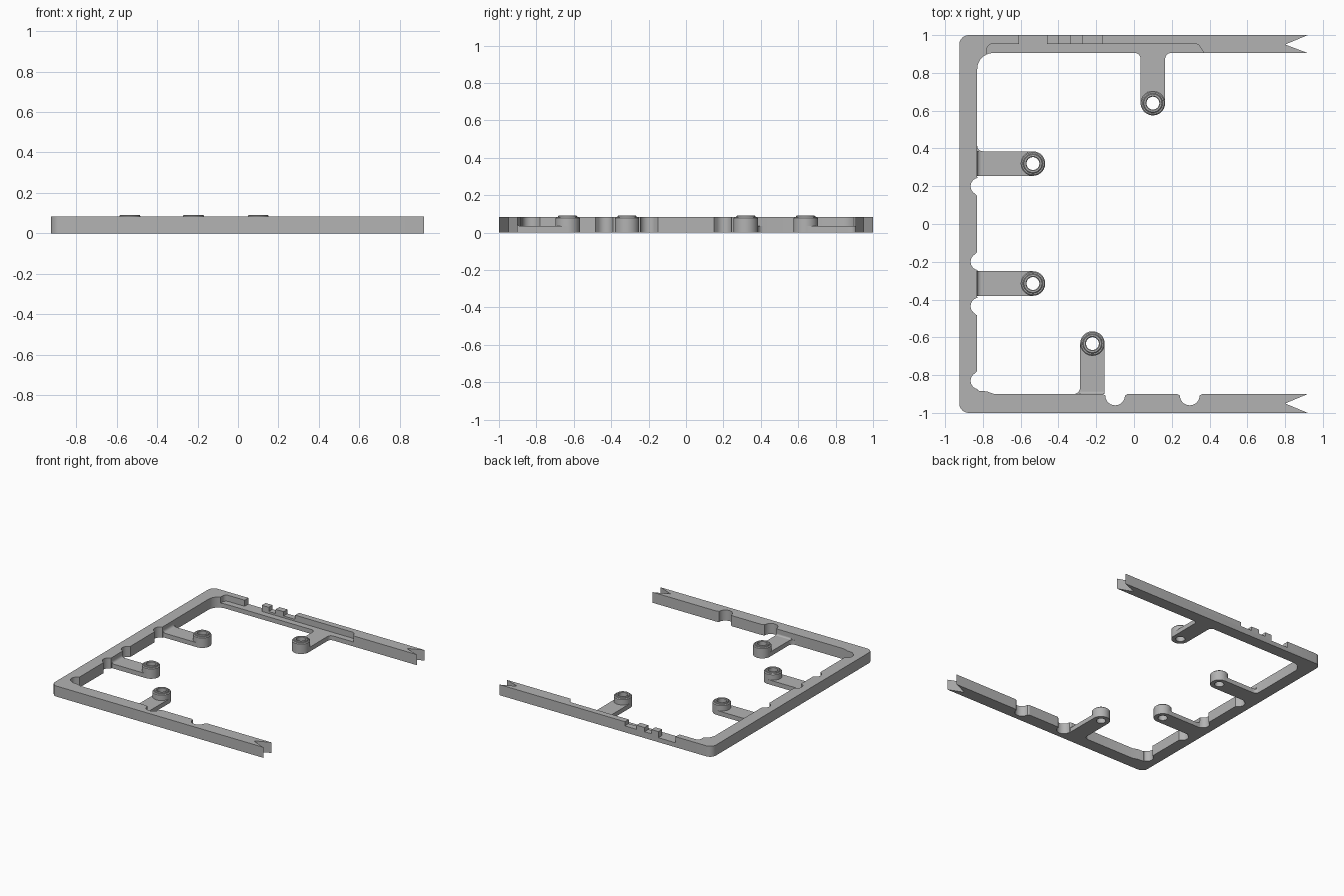
import bpy, bmesh
from math import cos, sin, radians, pi
from mathutils import Matrix, Vector

cube = bpy.data.objects.get("Cube")
if cube:
    bpy.data.objects.remove(cube, do_unlink=True)

GREY = (0.45, 0.45, 0.45, 1)
mat = bpy.data.materials.new("plain grey")
mat.use_nodes = True
mat.diffuse_color = GREY
mat.node_tree.nodes["Principled BSDF"].inputs["Base Color"].default_value = GREY

HEIGHT, FLOOR = 0.083, 0.035   # rail top, and top of arms and ledge
BOSS_R, HOLE_R = 0.065, 0.034


def arc(cx, cy, r, a0, a1, n=10):
    return [(cx + r * cos(radians(a0 + (a1 - a0) * i / n)),
             cy + r * sin(radians(a0 + (a1 - a0) * i / n))) for i in range(n + 1)]


def finish(bm, name):
    bmesh.ops.recalc_face_normals(bm, faces=bm.faces)
    mesh = bpy.data.meshes.new(name)
    bm.to_mesh(mesh)
    bm.free()
    mesh.materials.append(mat)
    ob = bpy.data.objects.new(name, mesh)
    bpy.context.collection.objects.link(ob)
    return ob


def smooth(ob):
    bpy.ops.object.select_all(action="DESELECT")
    ob.select_set(True)
    bpy.context.view_layer.objects.active = ob
    bpy.ops.object.shade_smooth_by_angle(angle=radians(30))


def add_prism(bm, pts, z0, z1):
    face = bm.faces.new([bm.verts.new((x, y, z0)) for x, y in pts])
    ext = bmesh.ops.extrude_face_region(bm, geom=[face])["geom"]
    bmesh.ops.translate(bm, vec=(0, 0, z1 - z0),
                        verts=[v for v in ext if isinstance(v, bmesh.types.BMVert)])


def prism(name, pts, z0, z1):
    bm = bmesh.new()
    add_prism(bm, pts, z0, z1)
    return finish(bm, name)


def side_notch(y, s):
    """Rounded notch in the left rail with one slanted shoulder, listed upwards."""
    pts = [(-0.83, y + s * 0.05)]
    pts += [(px, y + s * py) for px, py in arc(-0.82, 0, 0.045, 100, 225)]
    pts.append((-0.83, y - s * 0.05))
    return pts[::-1] if s > 0 else pts


def end_notch(x):
    """Rounded notch in the front rail, listed from right to left."""
    return ([(x + 0.066, -0.9), (x + 0.058, -0.905)] +
            arc(x, -0.908, 0.052, 0, -180, 14) +
            [(x - 0.058, -0.905), (x - 0.066, -0.9)])


# Three-sided frame with swallowtail ends
outline = [(0.92, -1), (0.80, -0.95), (0.92, -0.9)]
outline += end_notch(0.295) + end_notch(-0.1)
outline += [(-0.74, -0.9), (-0.78, -0.886), (-0.815, -0.884)]
for y, s in ((-0.83, -1), (-0.435, 1), (-0.2, -1), (0.2, 1)):
    outline += side_notch(y, s)
outline += arc(-0.745, 0.82, 0.085, 180, 90)
outline += [(0.92, 0.905), (0.80, 0.95), (0.92, 1)]
outline += arc(-0.875, 0.95, 0.05, 90, 180, 6) + arc(-0.875, -0.95, 0.05, 180, 270, 6)
frame = prism("frame", outline, 0, HEIGHT)


def cut(target, pts, z0):
    cutter = prism("cutter", pts, z0, 0.2)
    cutter.hide_render = True
    mod = target.modifiers.new("cut", "BOOLEAN")
    mod.operation, mod.solver, mod.object = "DIFFERENCE", "EXACT", cutter
    bpy.ops.object.select_all(action="DESELECT")
    bpy.context.view_layer.objects.active = target
    target.select_set(True)
    bpy.ops.object.modifier_apply(modifier=mod.name)
    bpy.data.objects.remove(cutter, do_unlink=True)


def box(x0, x1, y0, y1):
    return [(x0, y0), (x1, y0), (x1, y1), (x0, y1)]


# Ledge along the inside of the back rail
ledge = [(-0.78, 0.85), (0.39, 0.85), (0.37, 0.905)]
ledge += arc(0.325, 0.925, 0.028, 30, 90, 5) + arc(-0.75, 0.923, 0.03, 90, 180, 5)
cut(frame, ledge, FLOOR)
# Openings in the back rail, leaving two blocks between them
cut(frame, box(-0.61, -0.46, 0.85, 1.1), FLOOR)
for x0, x1 in ((-0.40, -0.34), (-0.27, -0.17)):
    cut(frame, box(x0, x1, 0.93, 1.1), 0.05)
smooth(frame)


def boss(name, x, y):
    """Hollow screw post with a raised rim."""
    profile = [(HOLE_R, 0), (BOSS_R, 0), (BOSS_R, 0.077), (0.059, HEIGHT), (0.052, HEIGHT),
               (0.051, 0.088), (0.047, 0.091), (0.038, 0.091), (HOLE_R, 0.087)]
    bm = bmesh.new()
    vs = [bm.verts.new((r, 0, z)) for r, z in profile]
    edges = [bm.edges.new((vs[i], vs[(i + 1) % len(vs)])) for i in range(len(vs))]
    bmesh.ops.spin(bm, geom=vs + edges, cent=(0, 0, 0), axis=(0, 0, 1),
                   angle=2 * pi, steps=40)
    bmesh.ops.remove_doubles(bm, verts=bm.verts, dist=0.0001)
    bmesh.ops.translate(bm, verts=bm.verts, vec=(x, y, 0))
    smooth(finish(bm, name))


def arm(name, base, angle, length, flare_right, flare_left, root):
    """Flat arm from a rail to its post; flares are root radii, root a top fillet."""
    w = BOSS_R

    def side(r):
        return arc(r, w + r, r, 180, 270, 6) if r else [(0, w)]

    right = [(u, -v) for u, v in side(flare_right)]
    pts = right + arc(length, 0, w, 270, 90, 16) + side(flare_left)[::-1]
    bm = bmesh.new()
    add_prism(bm, pts, 0, FLOOR)
    if root:
        # Concave fillet where the arm meets the wall
        sec = [(0, FLOOR)] + arc(root, FLOOR + root, root, 270, 180, 5)
        ends = [[bm.verts.new((u, v, z)) for u, z in sec] for v in (-w, w)]
        bm.faces.new(ends[0])
        bm.faces.new(ends[1])
        for i in range(len(sec)):
            j = (i + 1) % len(sec)
            bm.faces.new((ends[0][i], ends[0][j], ends[1][j], ends[1][i]))
    move = Matrix.Translation((*base, 0)) @ Matrix.Rotation(radians(angle), 4, "Z")
    bmesh.ops.transform(bm, matrix=move, verts=bm.verts)
    smooth(finish(bm, name + "_arm"))
    tip = move @ Vector((length, 0, 0))
    boss(name + "_post", tip.x, tip.y)


# Mounting arms
arm("back", (0.1, 0.905), -90, 0.265, 0.03, 0.03, 0)
arm("side_back", (-0.83, 0.32), 0, 0.295, 0, 0.03, 0.02)
arm("side_front", (-0.83, -0.315), 0, 0.295, 0, 0, 0.02)
arm("front", (-0.22, -0.9), 90, 0.267, 0, 0.035, 0.012)
